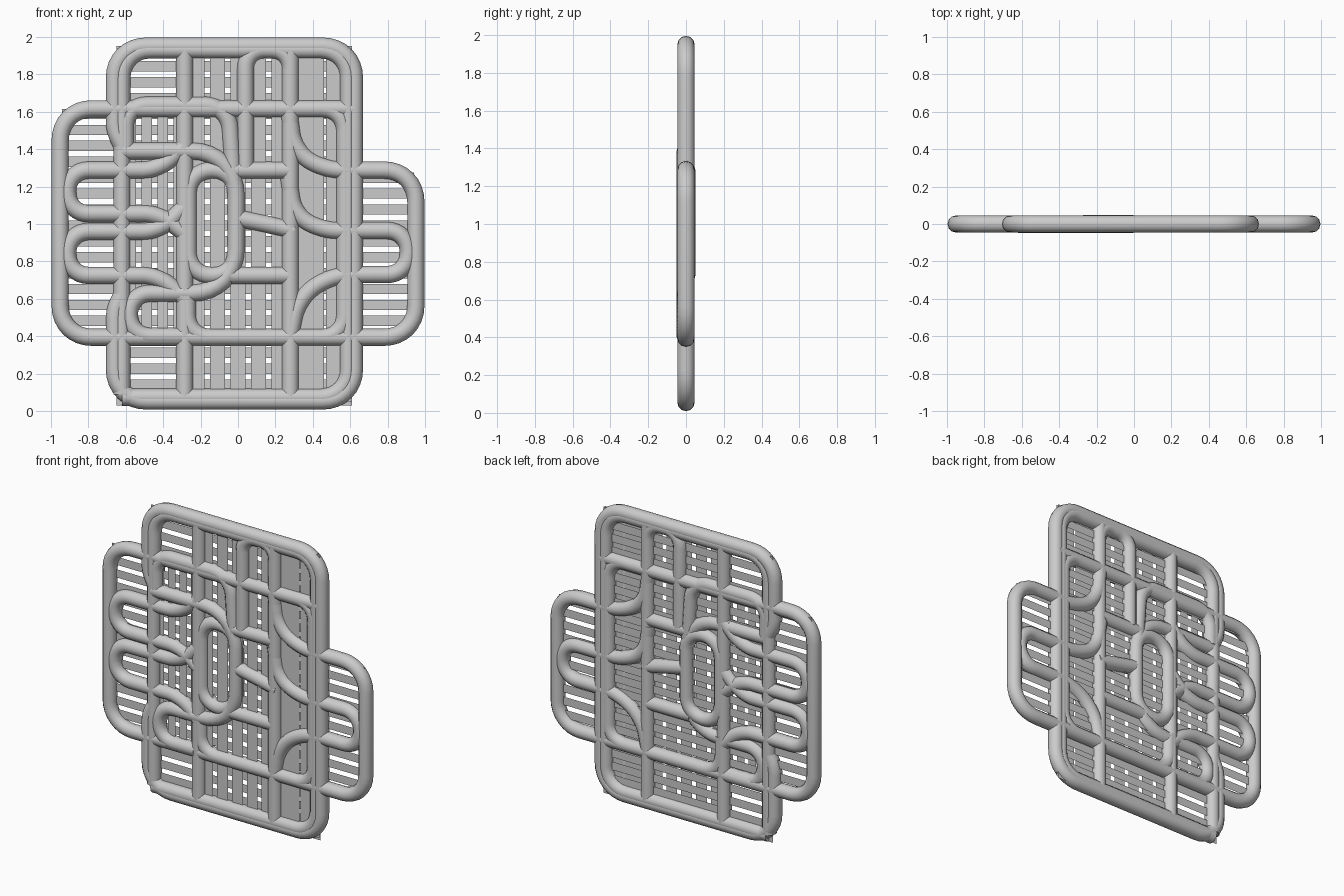
import bpy, bmesh
from mathutils import Vector

if "Cube" in bpy.data.objects:
    bpy.data.objects.remove(bpy.data.objects["Cube"])

R = 0.046   # tube radius
MID = 1.0


def rounded(pts, r, closed):
    """Round the corners of a polyline in the xz plane."""
    pts = [Vector((x, 0, z)) for x, z in pts]
    n, out = len(pts), []
    for i, p in enumerate(pts):
        if not closed and i in (0, n - 1):
            out.append(p)
            continue
        a, b = pts[i - 1] - p, pts[(i + 1) % n] - p
        t = min(r, a.length * 0.49, b.length * 0.49)
        s, e = p + a.normalized() * t, p + b.normalized() * t
        k = 0.42    # close to a circular arc
        h1, h2 = s.lerp(p, 1 - k + 0.0), e.lerp(p, 1 - k + 0.0)
        for j in range(9):
            u = j / 8
            out.append(s * (1-u)**3 + h1 * 3*u*(1-u)**2 + h2 * 3*u*u*(1-u) + e * u**3)
    return out


def tube(name, pts, r=0.15, closed=False, y=0.0):
    cu = bpy.data.curves.new(name, 'CURVE')
    cu.dimensions = '3D'
    cu.bevel_depth = R
    cu.bevel_resolution = 4
    cu.use_fill_caps = True
    path = rounded(pts, r, closed)
    sp = cu.splines.new('POLY')
    sp.points.add(len(path) - 1)
    for q, p in zip(sp.points, path):
        q.co = (p.x, y, p.z, 1)
    sp.use_cyclic_u = closed
    sp.use_smooth = True
    ob = bpy.data.objects.new(name, cu)
    bpy.context.collection.objects.link(ob)
    return ob


# outer frame, pinched inward at the left middle
tube("outer_frame", [(-.62, 1.42), (-.66, 1.5), (-.66, 1.95), (.622, 1.95),
                     (.622, .055), (-.66, .055), (-.66, .54), (-.62, .62)], .17)
tube("inner_frame", [(-.62, .09), (-.62, 1.93), (.59, 1.93), (.59, .075), (-.62, .075)], .15)

# side wings
tube("left_wing", [(-.6, 1.615), (-.95, 1.615), (-.95, .395), (-.6, .395)], .17)
tube("right_wing", [(.6, 1.288), (.95, 1.288), (.95, .395), (.6, .395)], .17)

# rounded end loops in the wings, flowing into the centre
tube("upper_left_loop", [(-.285, 1.42), (-.42, 1.288), (-.91, 1.288), (-.91, 1.055), (-.42, 1.055),
                         (-.285, .95)], .13)
tube("lower_left_loop", [(-.285, 1.09), (-.42, .96), (-.91, .96), (-.91, .725), (-.42, .725),
                         (-.285, .6)], .13)
tube("right_loop", [(.27, 1.25), (.3, 1.05), (.45, .965), (.91, .965), (.91, .73), (.5, .73),
                    (.32, .6), (.28, .4)], .15)
tube("upper_right_arc", [(.27, 1.62), (.3, 1.39), (.46, 1.288), (.65, 1.288)], .16)

# long lattice bars
tube("top_cross_bar", [(-.66, 1.615), (.62, 1.615)])
tube("bottom_cross_bar", [(-.66, .395), (.62, .395)])
tube("left_upright", [(-.285, 1.93), (-.285, .07)])
tube("right_upright", [(.28, 1.93), (.28, .07)])
tube("short_upright", [(.28, 1.7), (.28, 1.93), (.04, 1.93), (.04, 1.3)], .1)

# interlaced middle
tube("bow_strand", [(-.62, 1.39), (-.01, 1.39), (-.01, .63), (-.58, .63), (-.58, .4), (-.3, .4)], .24, y=-.003)
tube("upper_left_hook", [(-.6, 1.4), (-.6, 1.635), (-.05, 1.635), (-.02, 1.2)], .13)
tube("centre_ring", [(-.265, 1.288), (-.01, 1.288), (-.01, .725), (-.265, .725)], .13, True, .003)
tube("centre_upper_bar", [(-.02, 1.288), (.28, 1.288)])
tube("centre_lower_bar", [(-.05, .725), (.28, .725)])
tube("centre_middle_bar", [(.0, 1.03), (.15, 1.0), (.3, .965)], .1)
tube("lower_cradle", [(-.27, .65), (-.27, .395), (.57, .395), (.57, 1.615), (.28, 1.615)], .12)


# thin infill sheets: horizontal slats crossed by vertical slats
def slats(name, boxes, y):
    bm = bmesh.new()
    for x0, x1, z0, z1 in boxes:
        bm.faces.new([bm.verts.new(c) for c in
                      ((x0, y, z0), (x1, y, z0), (x1, y, z1), (x0, y, z1))])
    me = bpy.data.meshes.new(name)
    bm.to_mesh(me)
    bm.free()
    bpy.context.collection.objects.link(bpy.data.objects.new(name, me))


PITCH, GAP = .085, .03
rows = []
for i in range(23):
    z0 = .03 + i * PITCH
    z1 = min(z0 + PITCH - GAP, 1.95)
    left = -.94 if .4 < z0 < 1.58 else -.65
    right = .94 if .4 < z0 < 1.25 else .61
    rows.append((left, right, z0, z1))
slats("horizontal_slats", rows, 0.006)

cols = [(-.6 + i * PITCH, -.6 + i * PITCH + PITCH - GAP, .4, 1.62) for i in range(4)]
cols += [(-.26 + i * .11, -.26 + i * .11 + .08, .05, 1.95) for i in range(5)]
cols += [(.28, .46, .05, 1.95), (.47, .61, .05, 1.95)]
slats("vertical_slats", cols, -0.006)
